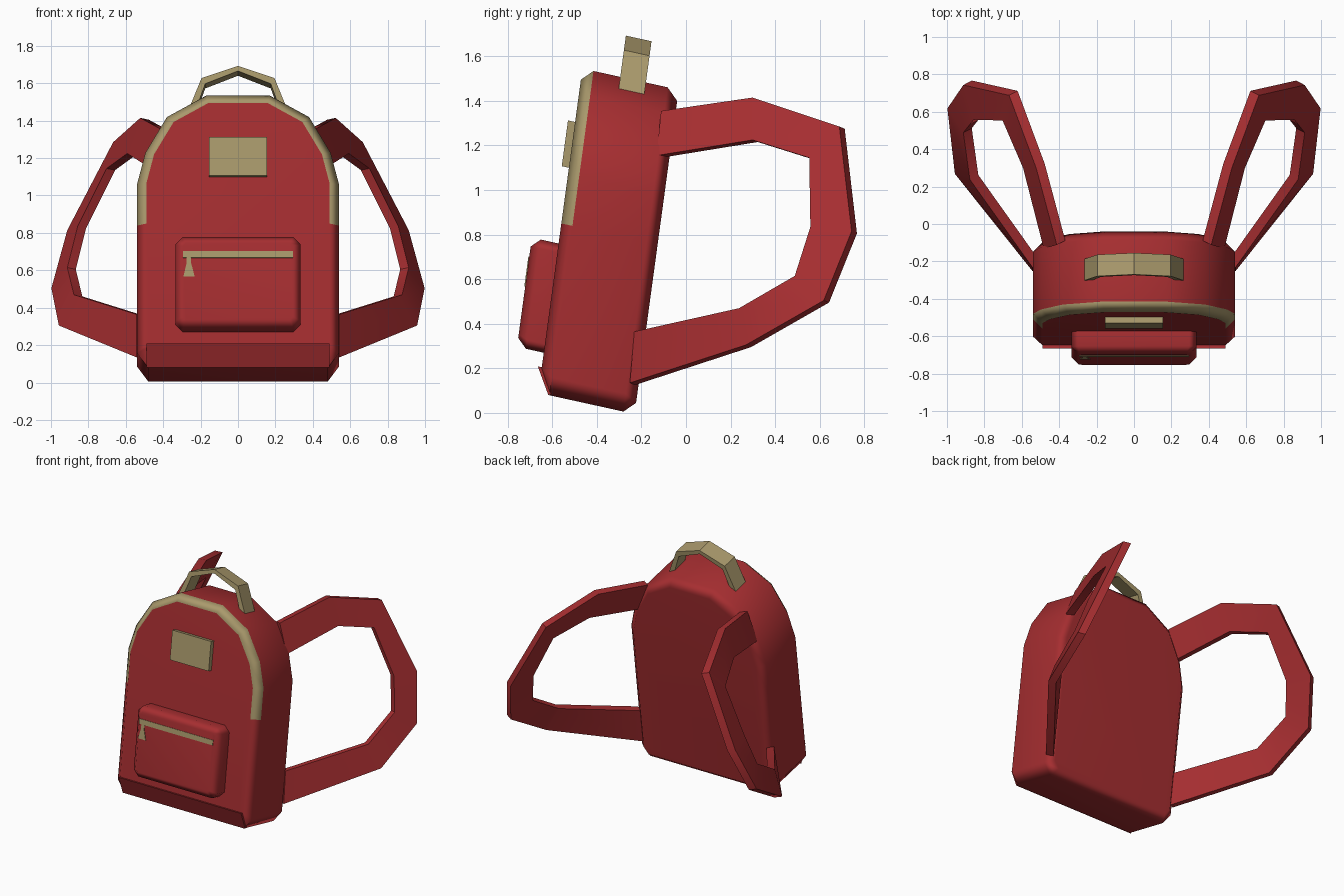
import bpy
import bmesh
from math import radians
from mathutils import Vector

if "Cube" in bpy.data.objects:
    bpy.data.objects.remove(bpy.data.objects["Cube"], do_unlink=True)


def material(name, rgb):
    mat = bpy.data.materials.new(name)
    mat.use_nodes = True
    mat.diffuse_color = (*rgb, 1)
    mat.node_tree.nodes["Principled BSDF"].inputs["Base Color"].default_value = (*rgb, 1)
    return mat


RED = material("red fabric", (0.38, 0.027, 0.03))
KHAKI = material("khaki trim", (0.40, 0.32, 0.15))


def lean(p):
    """Leaning bag frame (side, depth from front, height) to world."""
    x, depth, height = p
    return Vector((x, depth + 0.136 * height - 0.675, height - 0.22 * depth))


def finish(name, bm, mats, angle=55):
    bmesh.ops.recalc_face_normals(bm, faces=bm.faces)
    mesh = bpy.data.meshes.new(name)
    bm.to_mesh(mesh)
    bm.free()
    for mat in mats:
        mesh.materials.append(mat)
    obj = bpy.data.objects.new(name, mesh)
    bpy.context.collection.objects.link(obj)
    bpy.ops.object.select_all(action='DESELECT')
    obj.select_set(True)
    bpy.context.view_layer.objects.active = obj
    bpy.ops.object.shade_smooth_by_angle(angle=radians(angle))
    obj.modifiers.new("weighted normals", 'WEIGHTED_NORMAL').keep_sharp = True
    return obj


def prism(outline, front, back):
    """Outline in (side, height), extruded through the depth."""
    bm = bmesh.new()
    rings = [[bm.verts.new((x, d, h)) for x, h in outline] for d in (front, back)]
    for ring in rings:
        bm.faces.new(ring)
    n = len(outline)
    for i in range(n):
        j = (i + 1) % n
        bm.faces.new((rings[0][i], rings[0][j], rings[1][j], rings[1][i]))
    bmesh.ops.recalc_face_normals(bm, faces=bm.faces)
    return bm


def bevel_rims(bm, depths, width):
    rims = [e for e in bm.edges
            if any(all(abs(v.co.y - d) < 1e-5 for v in e.verts) for d in depths)]
    bmesh.ops.bevel(bm, geom=rims, offset=width, segments=1, affect='EDGES')


def to_world(bm):
    for v in bm.verts:
        v.co = lean(v.co)
    return bm


def mirrored(half):
    """Close a right-hand half outline with its mirror image."""
    return half + [(-x, h) for x, h in reversed(half) if x > 0]


def plate(name, outline, front, back, mat):
    return finish(name, to_world(prism(outline, front, back)), [mat], 20)


# Main body, with the upper front rim in khaki
half = [(0.48, 0.09), (0.54, 0.17), (0.54, 0.85), (0.54, 1.07), (0.495, 1.24),
        (0.38, 1.43), (0.17, 1.545)]
DEPTH = 0.432
RIM = 0.05
body = prism(mirrored(half), 0, DEPTH)
bevel_rims(body, (0, DEPTH), RIM)
for v in body.verts:
    if v.co.y < 0.001 and v.co.z < 0.2:
        v.co.z = 0.2
for f in body.faces:
    c = f.calc_center_median()
    if 0.001 < c.y < RIM and c.z > 0.85:
        f.material_index = 1
finish("bag_body", to_world(body), [RED, KHAKI])

# Reinforcing lip along the bottom front
lip = bmesh.new()
section = [(0.02, 0.205), (-0.018, 0.205), (0.045, 0.09), (0.08, 0.12)]
ends = [[lip.verts.new(lean((x, d, h))) for d, h in section] for x in (-0.49, 0.49)]
for end in ends:
    lip.faces.new(end)
for i in range(4):
    j = (i + 1) % 4
    lip.faces.new((ends[0][i], ends[0][j], ends[1][j], ends[1][i]))
finish("bottom_lip", lip, [RED], 30)

# Front pocket
pocket = prism(mirrored([(0.295, 0.27), (0.335, 0.31), (0.335, 0.72), (0.295, 0.76)]),
               -0.12, 0.02)
bevel_rims(pocket, (-0.12,), 0.04)
finish("front_pocket", to_world(pocket), [RED])

# Zipper and its pull tab
plate("zipper", mirrored([(0.295, 0.64), (0.295, 0.675)]), -0.124, -0.118, KHAKI)
plate("zipper_pull", [(-0.275, 0.645), (-0.25, 0.645), (-0.25, 0.61), (-0.232, 0.54),
                      (-0.292, 0.54), (-0.275, 0.61)], -0.124, -0.118, KHAKI)

# Blank patch
plate("front_patch", mirrored([(0.155, 1.1), (0.155, 1.305)]), -0.032, 0.01, KHAKI)

# Carry handle
outer_arch = [(0.275, 1.47), (0.195, 1.665), (0, 1.73)]
inner_arch = [(0, 1.703), (0.175, 1.635), (0.235, 1.47)]
arch = bmesh.new()
outer = outer_arch + [(-x, h) for x, h in outer_arch[-2::-1]]
inner = inner_arch[::-1] + [(-x, h) for x, h in inner_arch[1:]]
rows = [[arch.verts.new(lean((x, d, h))) for d, (x, h) in
         ((0.17, o), (0.285, o), (0.285, i), (0.17, i))] for o, i in zip(outer, inner)]


def skin(bm, rows):
    """Join four-sided rings into a closed tube."""
    for a, b in zip(rows, rows[1:]):
        for k in range(4):
            m = (k + 1) % 4
            bm.faces.new((a[k], a[m], b[m], b[k]))
    bm.faces.new(rows[0])
    bm.faces.new(rows[-1])


skin(arch, rows)
finish("carry_handle", arch, [KHAKI], 35)

# Shoulder straps: outer and inner edge of each joint
joints = [
    ((0.39, -0.10, 1.35), (0.46, -0.12, 1.15)),
    ((0.50, 0.31, 1.41), (0.57, 0.31, 1.22)),
    ((0.645, 0.70, 1.28), (0.68, 0.565, 1.14)),
    ((0.89, 0.755, 0.81), (0.835, 0.57, 0.83)),
    ((0.975, 0.63, 0.50), (0.89, 0.50, 0.61)),
    ((0.935, 0.28, 0.30), (0.855, 0.25, 0.465)),
    ((0.52, -0.24, 0.13), (0.52, -0.22, 0.36)),
]
half_thick = Vector((0.87, -0.46, 0.18)) * 0.026
for side, sign in (("left", 1), ("right", -1)):
    strap = bmesh.new()
    rows = []
    for edge_out, edge_in in joints:
        a, b = Vector(edge_out), Vector(edge_in)
        ring = (a - half_thick, a + half_thick, b + half_thick, b - half_thick)
        rows.append([strap.verts.new((p.x * sign, p.y, p.z)) for p in ring])
    skin(strap, rows)
    finish(side + "_shoulder_strap", strap, [RED], 40)
